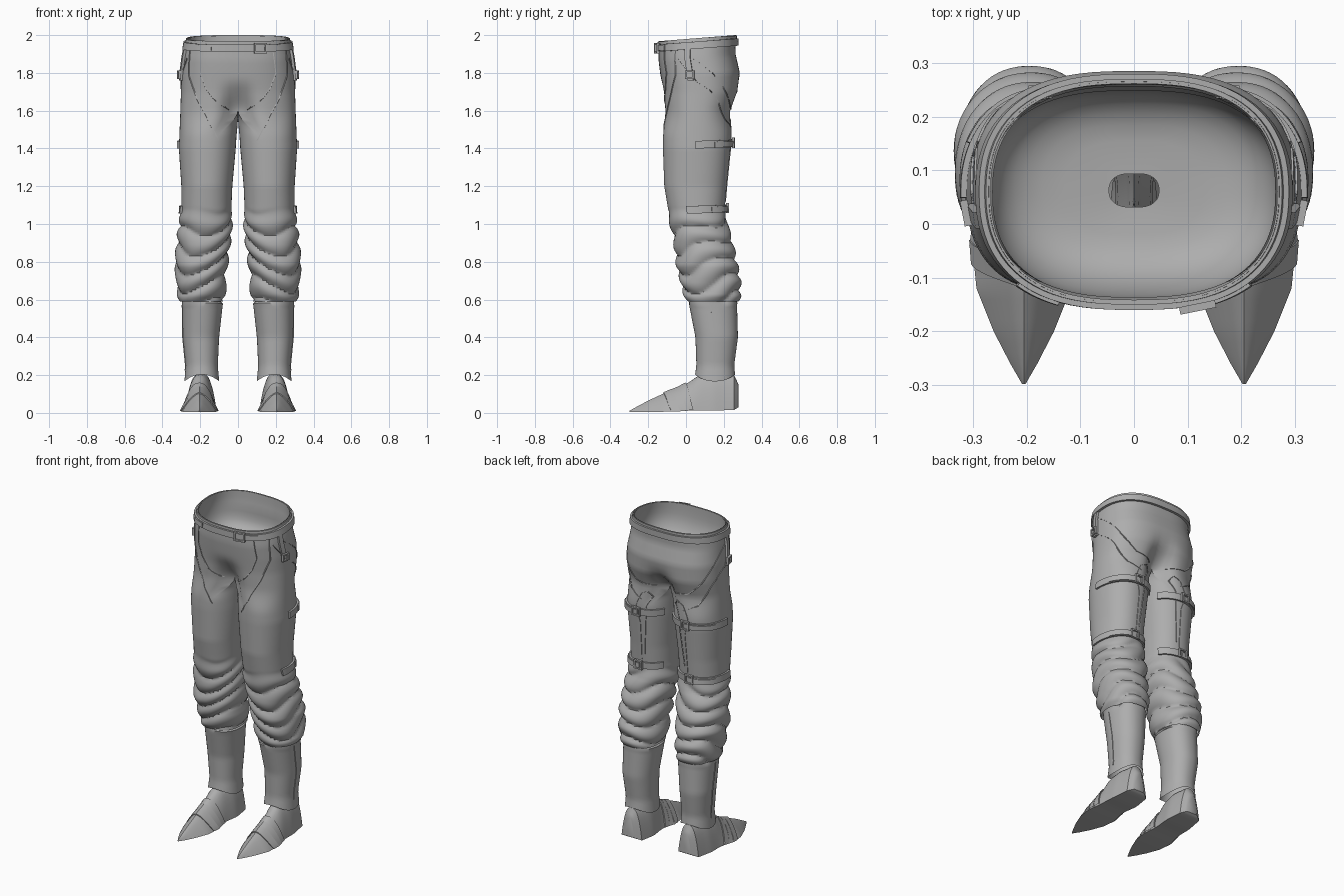
import bpy, bmesh
from math import sin, cos, pi, radians, exp, copysign
from mathutils import Vector

if "Cube" in bpy.data.objects:
    bpy.data.objects.remove(bpy.data.objects["Cube"])

grey = bpy.data.materials.new("plain_grey")
grey.use_nodes = True
grey.diffuse_color = (0.42, 0.42, 0.42, 1)
grey.node_tree.nodes["Principled BSDF"].inputs["Base Color"].default_value = grey.diffuse_color

# Leg outline: height, inner x, outer x, front y, back y
LEG = [(2.0, 0, .27, -.145, .265), (1.9, 0, .288, -.145, .262), (1.8, 0, .3, -.135, .285),
       (1.7, 0, .302, -.125, .28), (1.6, 0, .305, -.12, .245), (1.4, .012, .313, -.122, .235),
       (1.2, .03, .3, -.115, .215), (1.08, .035, .3, -.095, .205), (1, .035, .31, -.08, .215),
       (.9, .045, .32, -.06, .245), (.78, .06, .33, -.045, .27), (.7, .07, .32, -.025, .285),
       (.62, .068, .315, -.005, .285), (.58, .08, .295, .015, .27), (.4, .1, .292, .05, .275),
       (.25, .107, .277, .055, .255), (.15, .098, .285, .04, .265)]
# Shoe outline: y, half width, sole height, top height, roundness
SHOE = [(.278, .035, .03, .15, 3), (.255, .07, .016, .2, 3), (.15, .084, .012, .21, 3),
        (.07, .08, .014, .2, 2.6), (.02, .084, .012, .165, 2), (-.04, .096, .008, .132, 1.6),
        (-.12, .088, .006, .102, 1.4), (-.2, .056, .005, .065, 1.4), (-.26, .025, .005, .033, 1.5),
        (-.298, .003, .006, .012, 1.5)]


def smooth(t):
    t = max(0, min(1, t))
    return t * t * (3 - 2 * t)


def lookup(table, key):
    key = min(table[0][0], max(table[-1][0], key))
    for a, b in zip(table, table[1:]):
        if key >= b[0]:
            t = (a[0] - key) / (a[0] - b[0])
            return [p + (q - p) * t for p, q in zip(a[1:], b[1:])]


def power(v, e):
    return copysign(abs(v) ** e, v)


def base(z, th):
    """Half-pelvis outline above the crotch, blending to a closed leg outline below."""
    xi, xo, yf, yb = lookup(LEG, z)
    cy, ry = (yf + yb) / 2, (yb - yf) / 2
    a = radians(th)
    leg = Vector(((xi + xo) / 2 + (xo - xi) / 2 * power(sin(a), .92), cy - ry * power(cos(a), .92), z))
    if th <= 200:
        phi = radians((th + 20) * 180 / 220)
        x, y = xo * max(0, sin(phi)) ** .75, cy - ry * power(cos(phi), .85)
    else:
        x, y = 0, cy + ry * (1 - 2 * (th - 200) / 140)
    cleft = .5 * smooth((1.84 - z) / .26) ** 2 * exp(-(x / .07) ** 2)
    y += (cy - y) * cleft
    tilt = .08 * (y - .26) * smooth((z - 1.7) / .2)
    return Vector((x, y, z + tilt)).lerp(leg, smooth((1.6 - z) / .15))


def folds(z, th):
    a = radians(th)
    wave = z * 10 + .45 * sin(a + 1) + .3 * sin(2 * a + z * 9)
    depth = .021 * smooth((1.1 - z) / .12) * smooth((z - .57) / .03)
    return depth * (abs(sin(pi * wave)) ** .8 - .55)


def normal(z, th):
    t = base(z, min(th + 1, 339.9)) - base(z, th - 1 if th > -19 else th)
    return Vector((t.y, -t.x, 0)).normalized()


def on_leg(z, th, off=0):
    p = base(z, th)
    amount = off + folds(z, th)
    if abs(amount) > 1e-6:
        n = normal(z, th)
        if p.x < 1e-5 and z > 1.59:
            n.x = 0
        p = p + n * amount
    return p


def finish(ob, mirror):
    ob.data.materials.append(grey)
    bpy.ops.object.select_all(action='DESELECT')
    ob.select_set(True)
    bpy.context.view_layer.objects.active = ob
    bpy.ops.object.shade_smooth_by_angle(angle=radians(40))
    if mirror:
        ob.modifiers.new("mirror", 'MIRROR').merge_threshold = .0005


def grid(name, rows, ring=True, loop=False, caps=False, mirror=True, skip=None):
    """Skin rows of points into a surface; skip(row, column) leaves faces out."""
    bm = bmesh.new()
    vs = [[bm.verts.new(p) for p in r] for r in rows]
    n, m = len(rows), len(rows[0])
    for i in range(n if loop else n - 1):
        for j in range(m if ring else m - 1):
            if not (skip and skip(i, j)):
                a, b, k = vs[i], vs[(i + 1) % n], (j + 1) % m
                bm.faces.new((a[j], a[k], b[k], b[j]))
    if caps:
        bm.faces.new(vs[0])
        bm.faces.new(vs[-1])
    bmesh.ops.delete(bm, geom=[v for v in bm.verts if not v.link_faces], context='VERTS')
    bmesh.ops.recalc_face_normals(bm, faces=bm.faces)
    me = bpy.data.meshes.new(name)
    bm.to_mesh(me)
    bm.free()
    ob = bpy.data.objects.new(name, me)
    bpy.context.collection.objects.link(ob)
    finish(ob, mirror)


def strap(name, z, h, off, start, end, caps=True, slope=0):
    rows = []
    for i in range(41):
        th = start + (end - start) * i / 40
        zc = z + slope * i / 40
        rows.append([on_leg(zc + dz, th, o) for dz, o in
                     ((-h, -.004), (-h, off), (h, off), (h, -.004))])
    grid(name, rows, caps=caps)


def buckle(name, z, th, w, h, off, mirror=True):
    p, n = on_leg(z, th, off), normal(z, th)
    side, up = Vector((-n.y, n.x, 0)), Vector((0, 0, 1))
    rows = []
    for sx, sz in ((-1, -1), (1, -1), (1, 1), (-1, 1)):
        rows.append([p + side * sx * (w - e) + up * sz * (h - e) + n * d
                     for e, d in ((0, -.006), (0, .008), (.009, .008), (.009, -.006))])
    grid(name, rows, loop=True, mirror=mirror)


def seam(name, pts):
    """Thin piping laid over the leg through (angle, height) points."""
    fine = []
    for (a, z), (b, y) in zip(pts, pts[1:]):
        fine += [on_leg(z + (y - z) * i / 8, a + (b - a) * i / 8, .001) for i in range(8)]
    rows = []
    for i, p in enumerate(fine):
        d = (fine[min(i + 1, len(fine) - 1)] - fine[max(i - 1, 0)]).normalized()
        u = d.orthogonal().normalized()
        v = d.cross(u)
        rows.append([p + (u * cos(k * pi / 2) + v * sin(k * pi / 2)) * .0035 for k in range(4)])
    grid(name, rows, caps=True)


# Breeches with gathered knees
angles = [-20 + 5.5 * i for i in range(40)] + [200 + 140 * i / 24 for i in range(24)]
heights = [2 - .02 * i for i in range(46)] + [1.09 - .01 * i for i in range(51)]
grid("breeches", [[on_leg(z, a) for a in angles] for z in heights],
     skip=lambda i, j: j >= 40 and i < 20)

# Waist lining
lining = []
for i in range(13):
    a = radians(i * 7.5)
    row = [on_leg(1.995 - .24 * sin(a), -20 + 5.5 * j, -.008) for j in range(41)]
    s = max(.01, cos(a)) ** .4
    lining.append([Vector((p.x * s, .06 + (p.y - .06) * s, p.z)) for p in row])
grid("waist_lining", lining, ring=False)

# Belt, waist hem and hanging side strap
strap("waist_hem", 1.99, .007, .005, -20, 200, caps=False)
strap("belt", 1.963, .019, .015, -20, 200, caps=False)
buckle("belt_buckle", 1.963, 2, .034, .028, .018, mirror=False)
strap("belt_tip", 1.963, .015, .021, 8, 32)
hang = [[on_leg(z, th, o) for th, o in ((72, 0), (72, .014), (81, .014), (81, 0))]
        for z in (1.96, 1.9, 1.85, 1.8, 1.765)]
grid("hanging_strap", hang, caps=True)
buckle("hanging_buckle", 1.8, 76.5, .024, .022, .016)

# Panel seams
seam("front_panel_seam", [(23, 1.94), (24, 1.82), (14, 1.72), (0, 1.65), (-16, 1.6)])
seam("hip_seam", [(54, 1.94), (48, 1.8), (28, 1.66), (4, 1.53), (-25, 1.43)])
seam("seat_seam", [(84, 1.9), (104, 1.82), (135, 1.7), (165, 1.62), (196, 1.6)])
seam("side_seam", [(60, 1.9), (85, 1.76), (120, 1.66), (150, 1.55), (185, 1.5)])
seam("thigh_opening", [(183, 1.12), (183, 1.36), (174, 1.46), (177, 1.54), (185, 1.56),
                       (194, 1.53), (196, 1.4), (190, 1.12)])

# Thigh and knee straps with buckles
for name, z, start in (("thigh", 1.42, 88), ("knee", 1.075, 72)):
    strap(name + "_strap", z, .02, .011, start, 235, slope=.012)
    strap(name + "_strap_tip", z, .015, .017, 118, 180, slope=.006)
    buckle(name + "_buckle", z + .01, 178, .028, .027, .014)

# Greaves with a scalloped lower edge
greave = []
for i in range(24):
    t = i / 23
    greave.append([on_leg(.64 - t * (.455 - .018 * cos(radians(2 * a))), a, -.018 * smooth((.63 - .455 * t - .57) / .02))
                   for a in angles])
grid("greave", greave)
seam("greave_seam", [(85, .57), (88, .4), (88, .2)])


# Pointed shoes with overlapping instep plates
def on_shoe(y, s, off=0):
    w, low, top, q = lookup(SHOE, y)
    x = sin(s * pi / 2)
    return Vector((.205 - .01 * smooth(y / .2) + x * (w + off), y, low + (top - low + off) * (1 - abs(x) ** q)))


ys = [.278, .27, .255, .23] + [.2 - .02 * i for i in range(25)] + [-.298]
grid("shoe", [[on_shoe(y, j / 10) for j in range(-10, 11)] for y in ys], caps=True)
for name, y in (("rear", -.05), ("middle", -.085), ("front", -.12)):
    plate = []
    for dy, off in ((0, .001), (0, .007), (.045, .009), (.045, .001)):
        plate.append([on_shoe(y + dy + .05 * abs(j / 10), j / 10, off) for j in range(-9, 10)])
    grid(name + "_instep_plate", plate, ring=False)
